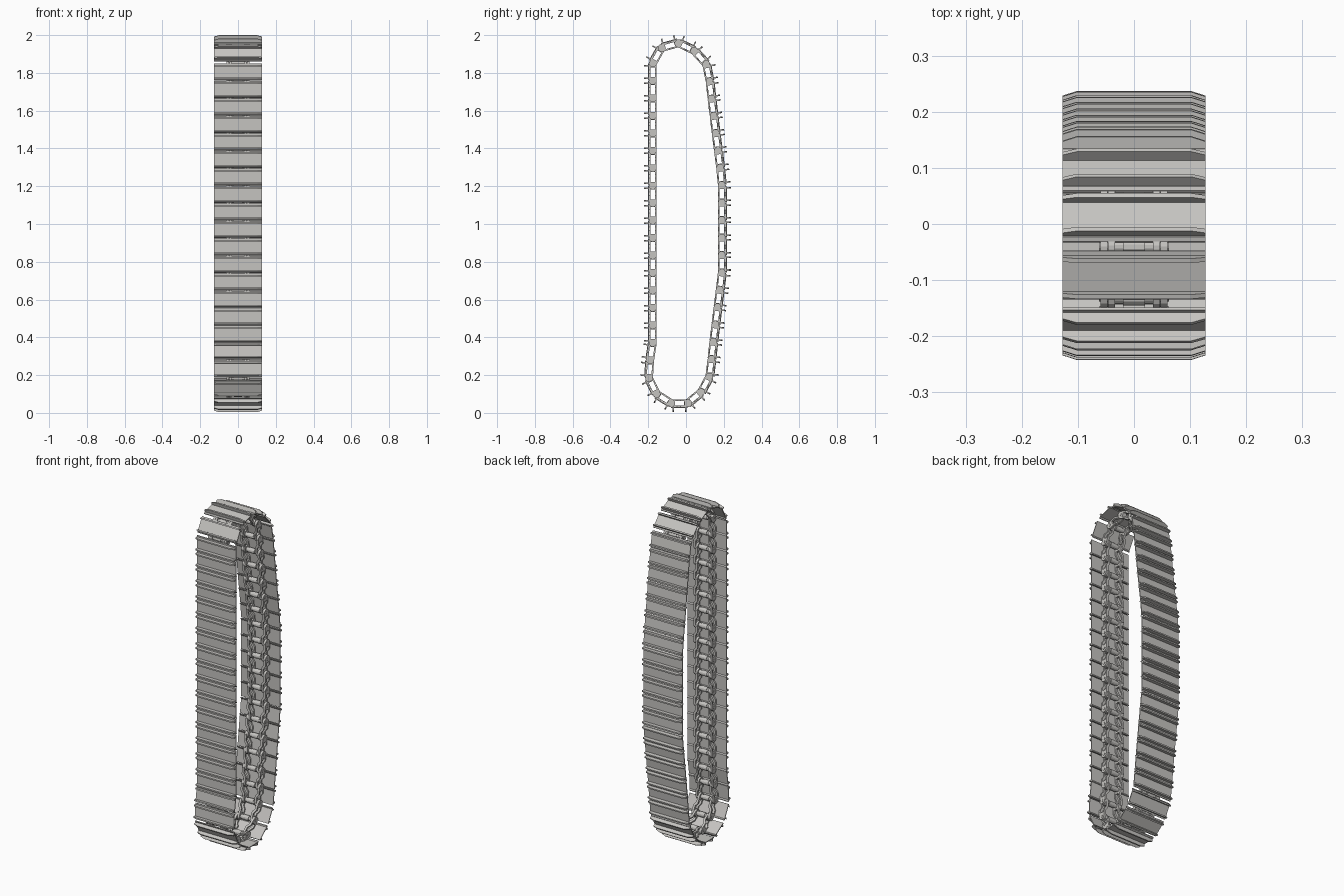
import bpy, bmesh, math
from mathutils import Matrix, Vector

if "Cube" in bpy.data.objects:
    bpy.data.objects.remove(bpy.data.objects["Cube"])

steel = bpy.data.materials.new("light_grey_steel")
steel.use_nodes = True
COLOUR = (0.56, 0.55, 0.53, 1)
steel.diffuse_color = COLOUR
steel.node_tree.nodes["Principled BSDF"].inputs["Base Color"].default_value = COLOUR

PITCH = 0.0925
HALF = PITCH / 2


def prism(bm, pts, axis, lo, hi):
    """Extrude a 2D outline along one axis; the other two axes keep their order."""
    def place(p, d):
        c = list(p)
        c.insert(axis, d)
        return bm.verts.new(c)
    a = [place(p, lo) for p in pts]
    b = [place(p, hi) for p in pts]
    bm.faces.new(a)
    bm.faces.new(b)
    n = len(pts)
    for i in range(n):
        j = (i + 1) % n
        bm.faces.new((a[i], a[j], b[j], b[i]))


def disc(y, r, n=16):
    return [(y + r * math.cos(2 * math.pi * i / n), r * math.sin(2 * math.pi * i / n))
            for i in range(n)]


def finish(bm, name):
    bmesh.ops.recalc_face_normals(bm, faces=bm.faces)
    mesh = bpy.data.meshes.new(name)
    bm.to_mesh(mesh)
    bm.free()
    mesh.materials.append(steel)
    return mesh


def shoe_mesh():
    bm = bmesh.new()
    # plate with an inward lip on its leading edge
    e = HALF - 0.001
    prism(bm, [(-e, 0.016), (-e + 0.004, 0.016), (-e + 0.010, 0.021), (e, 0.021),
               (e, 0.026), (-e + 0.006, 0.026), (-e, 0.021)], 0, -0.127, 0.127)
    # two grouser bars with chamfered ends
    bar = [(-0.127, 0.024), (0.127, 0.024), (0.127, 0.039), (0.102, 0.047),
           (-0.102, 0.047), (-0.127, 0.039)]
    for y in (-HALF + 0.013, HALF - 0.013):
        prism(bm, bar, 1, y - 0.004, y + 0.004)
    return finish(bm, "track_shoe")


def link_mesh():
    bm = bmesh.new()
    s = HALF - 0.012
    for side in (-1, 1):
        # outer boss at one end, inner boss at the other
        for y, x0, x1 in ((-HALF, 0.047, 0.060), (HALF, 0.034, 0.046)):
            prism(bm, disc(y, 0.020), 0, *sorted((side * x0, side * x1)))
        # stepped rails leave an open window between the bosses
        plan = [(0.047, -s), (0.047, -0.012), (0.034, 0.006), (0.034, s),
                (0.046, s), (0.046, 0.012), (0.060, -0.006), (0.060, -s)]
        plan = [(side * x, y) for x, y in plan]
        prism(bm, plan, 2, 0.012, 0.022)
        prism(bm, plan, 2, -0.021, -0.012)
        # window end posts
        for y, x0, x1 in ((-s, 0.047, 0.060), (s, 0.034, 0.046)):
            prism(bm, [(y - 0.009, -0.021), (y + 0.009, -0.021),
                       (y + 0.009, 0.022), (y - 0.009, 0.022)],
                  0, *sorted((side * x0, side * x1)))
    # pin and centre bushing
    prism(bm, disc(HALF, 0.008, 12), 0, -0.062, 0.062)
    prism(bm, disc(HALF, 0.012, 12), 0, -0.034, 0.034)
    prism(bm, disc(HALF, 0.015, 12), 0, -0.020, 0.020)
    return finish(bm, "chain_link")


# pin positions (y, z) around the loop: up the front, over the top, down the back
pins = [(-0.176, 0.37 + i * PITCH) for i in range(17)]
pins += [(-0.130, 1.932), (-0.040, 1.957), (0.042, 1.918), (0.107, 1.847)]
pins += [(0.125, 1.755), (0.135, 1.664), (0.146, 1.573), (0.157, 1.481), (0.169, 1.390),
         (0.181, 1.298)]
pins += [(0.190, 1.206 - i * PITCH) for i in range(6)]
pins += [(0.179, 0.652), (0.167, 0.560), (0.156, 0.468), (0.145, 0.377), (0.135, 0.285),
         (0.124, 0.193), (0.080, 0.110), (0.008, 0.051), (-0.077, 0.051), (-0.155, 0.100),
         (-0.196, 0.184), (-0.190, 0.278)]

shoe, link = shoe_mesh(), link_mesh()
for i, p in enumerate(pins):
    a, b = Vector((0, *p)), Vector((0, *pins[(i + 1) % len(pins)]))
    t = b - a
    frame = Matrix.Translation((a + b) / 2) @ Matrix.Rotation(math.atan2(t.z, t.y), 4, 'X')
    for mesh in (shoe, link):
        ob = bpy.data.objects.new(f"{mesh.name}_{i + 1}", mesh)
        ob.matrix_world = frame
        bpy.context.collection.objects.link(ob)
